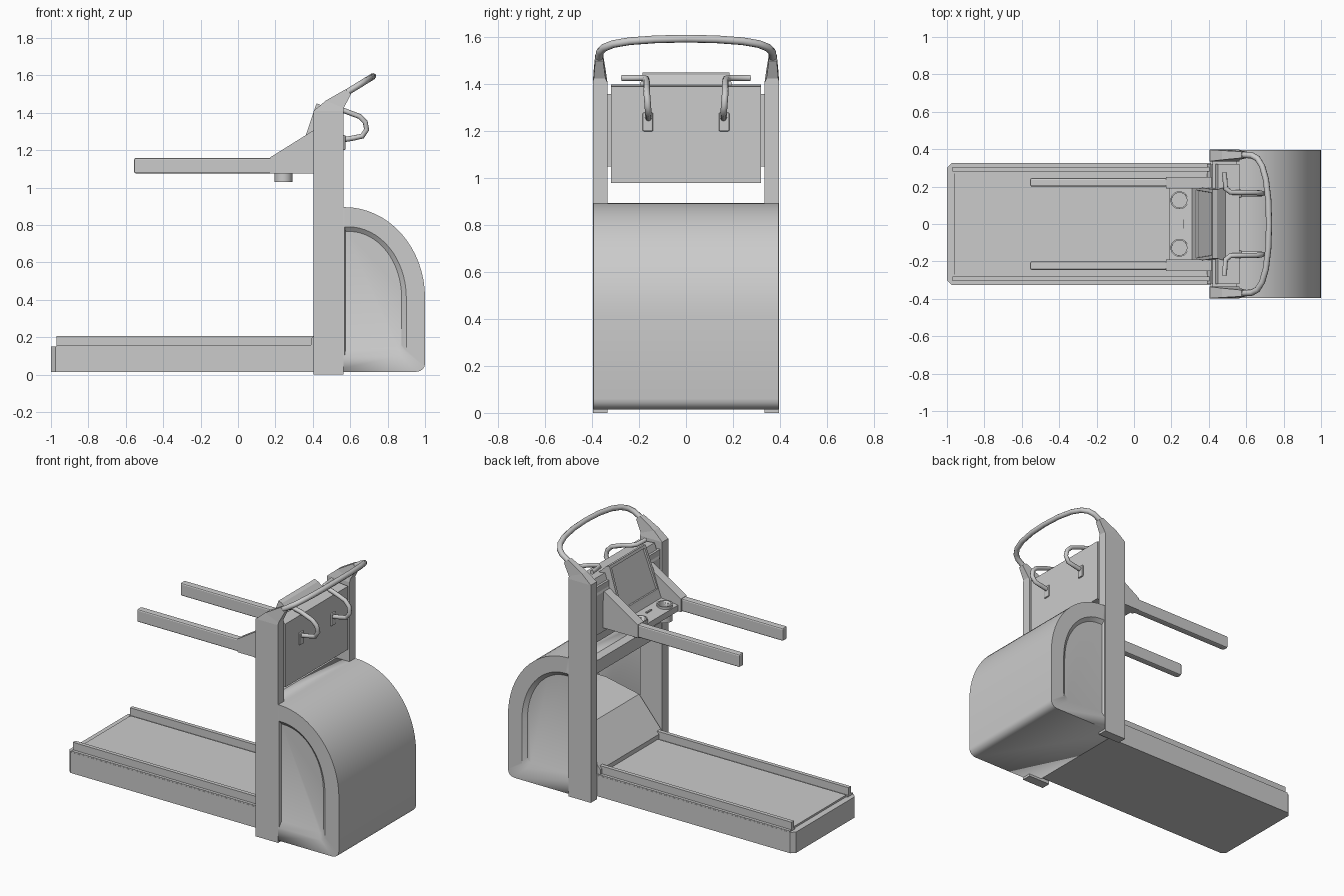
import bpy, bmesh, math

if "Cube" in bpy.data.objects:
    bpy.data.objects.remove(bpy.data.objects["Cube"])


def finish(name, bm, smooth=False):
    bmesh.ops.recalc_face_normals(bm, faces=bm.faces)
    me = bpy.data.meshes.new(name)
    bm.to_mesh(me)
    bm.free()
    ob = bpy.data.objects.new(name, me)
    bpy.context.collection.objects.link(ob)
    if smooth:
        bpy.ops.object.select_all(action='DESELECT')
        ob.select_set(True)
        bpy.context.view_layer.objects.active = ob
        bpy.ops.object.shade_smooth_by_angle(angle=math.radians(30))
    return ob


def loft(name, rings, caps=True, skip=None, smooth=False):
    """Join equal-sized point rings; skip = (ring, side) left open."""
    bm = bmesh.new()
    vs = [[bm.verts.new(p) for p in r] for r in rings]
    n = len(vs[0])
    for k in range(len(vs) - 1):
        for i in range(n):
            j = (i + 1) % n
            if (k, i) != skip:
                bm.faces.new((vs[k][i], vs[k][j], vs[k + 1][j], vs[k + 1][i]))
    if caps:
        bm.faces.new(vs[0])
        bm.faces.new(vs[-1])
    return finish(name, bm, smooth)


def extrude(name, prof, y0, y1):
    return loft(name, [[(x, y, z) for x, z in prof] for y in (y0, y1)])


def box(name, x0, x1, y0, y1, z0, z1):
    return extrude(name, [(x0, z0), (x1, z0), (x1, z1), (x0, z1)], y0, y1)


def tube(name, pts, r):
    cu = bpy.data.curves.new(name, 'CURVE')
    cu.dimensions = '3D'
    cu.bevel_depth = r
    cu.bevel_resolution = 2
    cu.use_fill_caps = True
    sp = cu.splines.new('POLY')
    sp.points.add(len(pts) - 1)
    for p, c in zip(sp.points, pts):
        p.co = (*c, 1)
        sp.use_smooth = True
    ob = bpy.data.objects.new(name, cu)
    bpy.context.collection.objects.link(ob)


def cylinder(name, x, y, z0, z1, r):
    a = [2 * math.pi * i / 24 for i in range(24)]
    return loft(name, [[(x + r * math.cos(t), y + r * math.sin(t), z) for t in a]
                       for z in (z0, z1)], smooth=True)


def bevel(ob, w):
    m = ob.modifiers.new("bevel", 'BEVEL')
    m.width = w
    m.segments = 2


# running deck with clipped end corners
plan = [(0.60, -0.325), (0.60, 0.325), (-0.975, 0.325), (-1, 0.30), (-1, -0.30), (-0.975, -0.325)]
loft("deck", [[(x, y, z) for x, y in plan] for z in (0.015, 0.15)])
box("belt", -0.96, 0.42, -0.27, 0.27, 0.14, 0.162)

# motor hood behind the belt
extrude("motor_hood", [(0.39, 0.03), (0.39, 0.19), (0.56, 0.39), (0.80, 0.44), (0.97, 0.44), (0.97, 0.03)], -0.32, 0.32)


# motor housing: hollow shell, open towards the runner, recessed sides
def housing_ring(y, x0, x1, z0, z1, r):
    cx, cz = x0 + 0.10, 0.41
    if x0 > 0.5:
        cx = x0 + 0.02
    pts = [(x0, z0), (x0, z1)]
    for i in range(17):
        t = math.pi / 2 * (1 - i / 16)
        pts.append((cx + (x1 - cx) * math.cos(t), cz + (z1 - cz) * math.sin(t)))
    for i in range(5):
        t = -math.pi / 2 * i / 4
        pts.append((x1 - r + r * math.cos(t), z0 + r + r * math.sin(t)))
    return [(x, y, z) for x, z in pts]


outer = (0.47, 1.0, 0.015, 0.895, 0.045)
rim = (0.57, 0.90, 0.10, 0.79, 0.03)
floor = (0.575, 0.875, 0.135, 0.765, 0.025)
shell = loft("motor_housing", [housing_ring(-0.375, *floor), housing_ring(-0.395, *rim),
                               housing_ring(-0.395, *outer), housing_ring(0.395, *outer),
                               housing_ring(0.395, *rim), housing_ring(0.375, *floor)],
             skip=(2, 0), smooth=True)
sol = shell.modifiers.new("shell", 'SOLIDIFY')
sol.thickness = 0.012
sol.offset = -1
box("cross_bar", 0.41, 0.55, -0.34, 0.34, 0.81, 0.893)

for s, side in ((1, "left"), (-1, "right")):
    # deck rails and uprights
    box(side + "_deck_rail", -0.97, 0.42, s * 0.28, s * 0.305, 0.14, 0.207)
    box(side + "_deck_ledge", -0.97, 0.42, s * 0.27, s * 0.324, 0.14, 0.158)
    box(side + "_upright", 0.405, 0.565, s * 0.335, s * 0.397, 0, 1.41)
    # flared joint between upright and handlebar
    loft(side + "_bar_joint", [
        [(0.405, s * 0.335, 1.41), (0.565, s * 0.335, 1.41), (0.565, s * 0.397, 1.41), (0.405, s * 0.397, 1.41)],
        [(0.47, s * 0.343, 1.465), (0.565, s * 0.343, 1.425), (0.565, s * 0.393, 1.425), (0.47, s * 0.393, 1.465)],
        [(0.575, s * 0.353, 1.525), (0.605, s * 0.353, 1.50), (0.605, s * 0.387, 1.50), (0.575, s * 0.387, 1.525)]])
    # side arm rest with gusset
    arm = box(side + "_arm_rest", -0.555, 0.20, s * 0.20, s * 0.245, 1.075, 1.158)
    bevel(arm, 0.009)
    extrude(side + "_gusset", [(0.17, 1.075), (0.17, 1.16), (0.41, 1.31), (0.45, 1.31), (0.45, 1.075)],
            s * 0.19, s * 0.25)
    # looped hand grip with mounting foot
    tube(side + "_hand_grip", [(x, s * y, z) for x, y, z in (
        (0.56, 0.16, 1.255), (0.62, 0.16, 1.265), (0.665, 0.16, 1.275), (0.688, 0.163, 1.31),
        (0.68, 0.166, 1.35), (0.65, 0.168, 1.38), (0.57, 0.168, 1.41), (0.515, 0.17, 1.424),
        (0.49, 0.19, 1.427), (0.483, 0.275, 1.427))], 0.014)
    bevel(box(side + "_grip_foot", 0.56, 0.575, s * 0.14, s * 0.185, 1.20, 1.28), 0.006)

# front handlebar arch
half = [(0.58, 0.37, 1.507), (0.63, 0.367, 1.538), (0.66, 0.35, 1.556), (0.685, 0.31, 1.572),
        (0.705, 0.24, 1.584), (0.718, 0.13, 1.592)]
tube("handlebar", half + [(0.722, 0, 1.595)] + [(x, -y, z) for x, y, z in reversed(half)], 0.017)

# console block between the uprights
extrude("console_block", [(0.43, 1.05), (0.45, 0.98), (0.565, 0.98), (0.565, 1.39), (0.45, 1.40), (0.415, 1.31)],
        -0.32, 0.32)
box("console_link", 0.42, 0.55, -0.34, 0.34, 1.05, 1.36)

# sloped display housing with inset screen
rows = [(0.30, 1.10, 0.20), (0.325, 1.17, 0.20), (0.42, 1.45, 0.185), (0.445, 1.44, 0.185),
        (0.50, 1.385, 0.20), (0.50, 1.08, 0.20)]
disp = loft("display", [[(x, s * y, z) for x, z, y in rows] for s in (-1, 1)])
bm = bmesh.new()
bm.from_mesh(disp.data)
bm.faces.ensure_lookup_table()
face = max((f for f in bm.faces if f.normal.x < -0.5), key=lambda f: f.calc_area())
bmesh.ops.inset_region(bm, faces=[face], thickness=0.025, depth=0)
bmesh.ops.inset_region(bm, faces=[face], thickness=0.004, depth=-0.01)
bm.to_mesh(disp.data)
bm.free()

# accessory tray with two cup holders
tray = extrude("tray", [(0.19, 1.075), (0.19, 1.115), (0.31, 1.13), (0.45, 1.13), (0.45, 1.075)], -0.20, 0.20)
cups = [tray]
for s, side in ((1, "left"), (-1, "right")):
    cup = cylinder(side + "_cup_holder", 0.243, s * 0.127, 1.03, 1.135, 0.048)
    cut = cylinder(side + "_cup_cutter", 0.243, s * 0.127, 1.045, 1.20, 0.04)
    cut.hide_render = True
    cut.hide_set(True)
    for ob in (tray, cup):
        m = ob.modifiers.new("hole", 'BOOLEAN')
        m.operation = 'DIFFERENCE'
        m.object = cut
box("tray_key", 0.262, 0.272, -0.025, 0.025, 1.11, 1.132)
